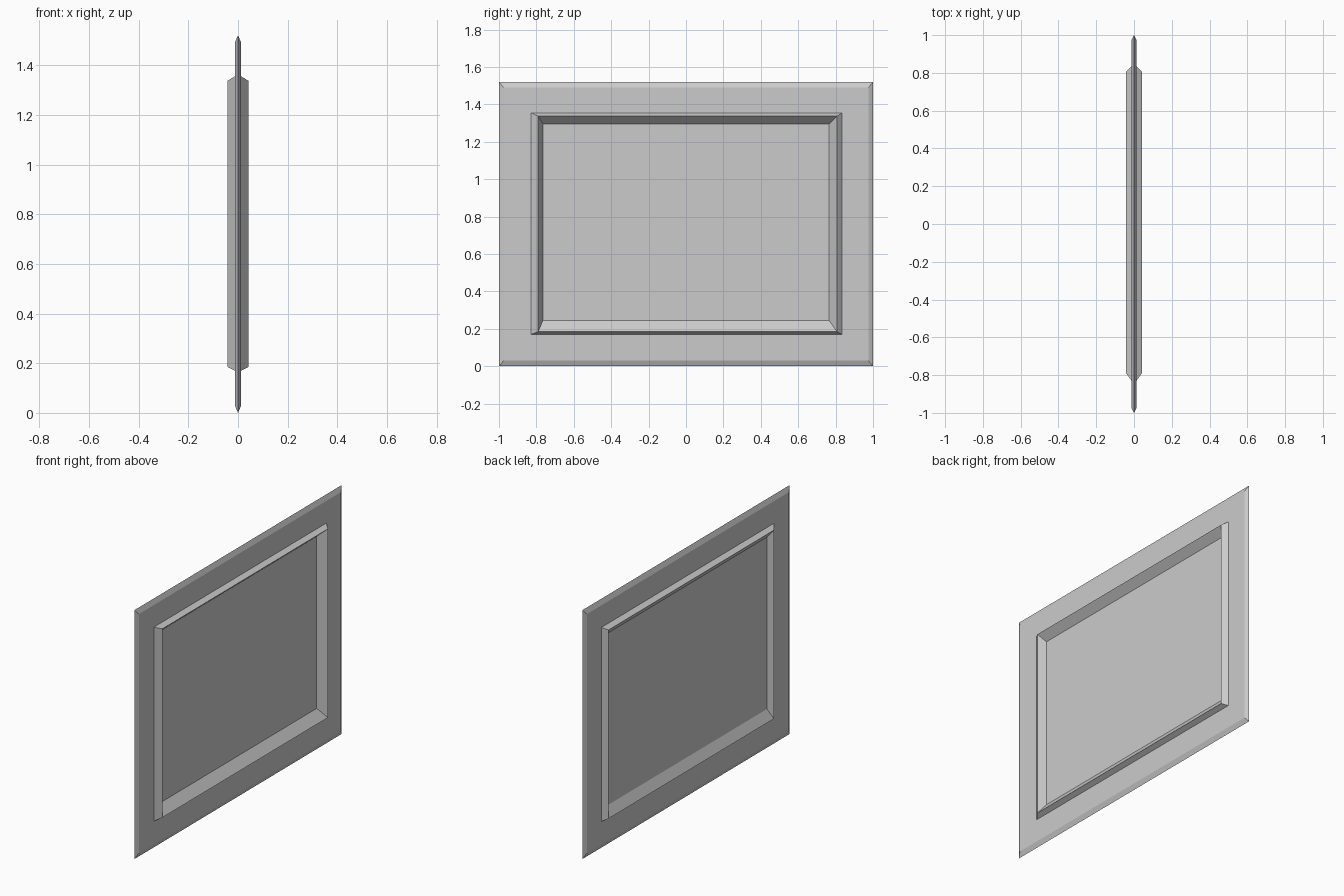
import bpy
import bmesh

cube = bpy.data.objects.get("Cube")
if cube:
    bpy.data.objects.remove(cube, do_unlink=True)

grey = bpy.data.materials.new("plain_grey")
grey.use_nodes = True
grey.diffuse_color = (0.6, 0.6, 0.6, 1)
grey.node_tree.nodes["Principled BSDF"].inputs["Base Color"].default_value = (0.6, 0.6, 0.6, 1)


def loft(name, rings, cap=False):
    """Join nested upright rectangles, each (x, (y0, y1, z0, z1)), into one part."""
    bm = bmesh.new()
    loops = []
    for x, (y0, y1, z0, z1) in rings:
        corners = ((y0, z0), (y1, z0), (y1, z1), (y0, z1))
        loops.append([bm.verts.new((x, y, z)) for y, z in corners])
    pairs = list(zip(loops, loops[1:]))
    if not cap:
        pairs.append((loops[-1], loops[0]))
    for a, b in pairs:
        for i in range(4):
            j = (i + 1) % 4
            bm.faces.new((a[i], a[j], b[j], b[i]))
    if cap:
        bm.faces.new(loops[0])
        bm.faces.new(loops[-1])
    bmesh.ops.recalc_face_normals(bm, faces=bm.faces)
    mesh = bpy.data.meshes.new(name)
    bm.to_mesh(mesh)
    bm.free()
    mesh.materials.append(grey)
    obj = bpy.data.objects.new(name, mesh)
    bpy.context.collection.objects.link(obj)
    return obj


# Rectangles from the outside inwards
edge = (-1.0, 1.0, 0.0, 1.52)
face = (-0.975, 0.975, 0.03, 1.49)
foot = (-0.83, 0.835, 0.17, 1.355)
ridge = (-0.79, 0.807, 0.185, 1.337)
inner = (-0.765, 0.765, 0.245, 1.295)

# Half thickness of the border, height of the ridge, faces of the pane
half, peak = 0.013, 0.042
pane_front, pane_back = -0.004, -0.011

# Flat border with a pointed outer rim
loft("border", [(half, foot), (half, face), (0, edge), (-half, face), (-half, foot)])

# Raised moulding on both sides
loft("moulding", [(half, foot), (peak, ridge), (pane_front, inner),
                  (pane_back, inner), (-peak, ridge), (-half, foot)])

# Recessed pane
loft("pane", [(pane_front, inner), (pane_back, inner)], cap=True)
